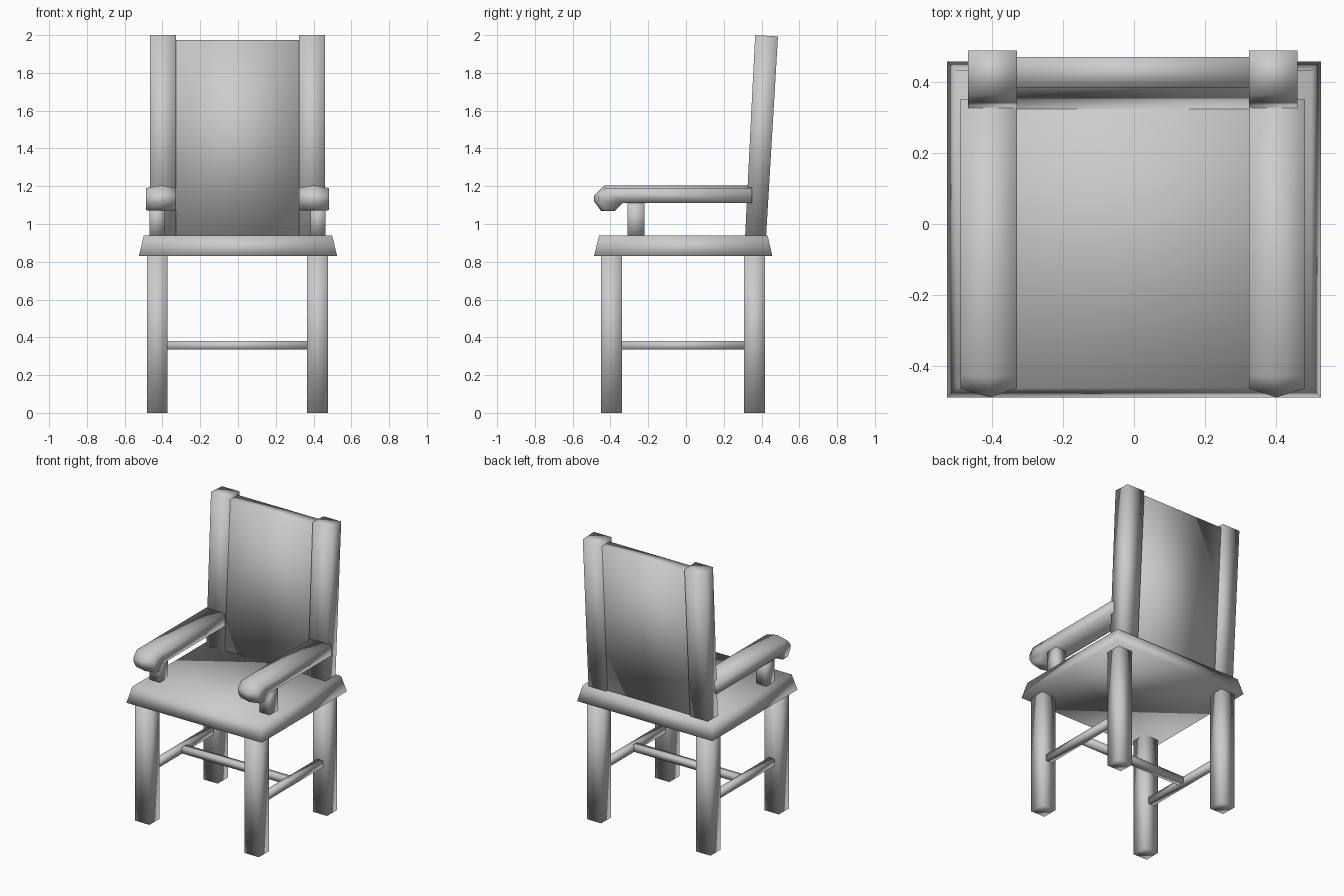
import bpy

if "Cube" in bpy.data.objects:
    bpy.data.objects.remove(bpy.data.objects["Cube"])

CX = -0.003  # centre line of legs, posts and arms

grey = bpy.data.materials.new("grey")
grey.diffuse_color = (0.6, 0.6, 0.6, 1)
grey.use_nodes = True
grey.node_tree.nodes["Principled BSDF"].inputs["Base Color"].default_value = grey.diffuse_color


def make(name, verts, faces):
    mesh = bpy.data.meshes.new(name)
    mesh.from_pydata(verts, [], faces)
    mesh.materials.append(grey)
    obj = bpy.data.objects.new(name, mesh)
    bpy.context.collection.objects.link(obj)
    # consistent outward normals and fully soft shading
    bpy.context.view_layer.objects.active = obj
    obj.select_set(True)
    bpy.ops.object.mode_set(mode='EDIT')
    bpy.ops.mesh.select_all(action='SELECT')
    bpy.ops.mesh.normals_make_consistent(inside=False)
    bpy.ops.object.mode_set(mode='OBJECT')
    bpy.ops.object.shade_smooth()
    obj.select_set(False)
    return obj


def block(name, low, high, z0, z1, drop=0.0):
    """Six-sided block between a low and a high rectangle (x0, x1, y0, y1)."""
    verts = []
    for (x0, x1, y0, y1), z, d in ((low, z0, 0), (high, z1, drop)):
        verts += [(x0, y0, z), (x1, y0, z), (x1, y1, z - d), (x0, y1, z - d)]
    faces = [(3, 2, 1, 0), (4, 5, 6, 7)]
    faces += [(i, (i + 1) % 4, (i + 1) % 4 + 4, i + 4) for i in range(4)]
    return make(name, verts, faces)


def span(s, inner, outer):
    return tuple(sorted((CX + s * inner, CX + s * outer)))


def arm(name, s):
    # side outline of the arm: (y, z); the middle slice is crowned
    mid = [(0.35, 1.205), (-0.43, 1.205), (-0.487, 1.15), (-0.487, 1.12),
           (-0.45, 1.07), (-0.375, 1.07), (-0.335, 1.11), (0.35, 1.11)]
    edge = [(0.35, 1.19), (-0.425, 1.19), (-0.462, 1.15), (-0.462, 1.12),
            (-0.435, 1.073), (-0.375, 1.073), (-0.335, 1.11), (0.35, 1.11)]
    n = len(mid)
    verts = []
    for x, outline in ((0.326, edge), (0.403, mid), (0.484, edge)):
        verts += [(CX + s * x, y, z) for y, z in outline]
    faces = [tuple(range(n)), tuple(range(2 * n, 3 * n))]
    for k in (0, n):
        faces += [(k + i, k + (i + 1) % n, k + n + (i + 1) % n, k + n + i)
                  for i in range(n)]
    make(name, verts, faces)


# seat with sloping edges
block("seat", (-0.525, 0.525, -0.487, 0.457), (-0.498, 0.498, -0.46, 0.432), 0.83, 0.94)

for s, side in ((-1, "left"), (1, "right")):
    # legs
    for y0, y1, end in ((-0.45, -0.34, "front"), (0.307, 0.418, "back")):
        r = span(s, 0.369, 0.48) + (y0, y1)
        block(f"{end}_leg_{side}", r, r, 0, 0.835)
    # side stretcher between front and back leg
    r = span(s, 0.402, 0.447) + (-0.345, 0.312)
    block(f"side_stretcher_{side}", r, r, 0.335, 0.38)
    # leaning back post
    x = span(s, 0.326, 0.463)
    block(f"back_post_{side}", x + (0.313, 0.424), x + (0.366, 0.487), 0.935, 2.0, 0.007)
    # arm and its support
    arm(f"arm_{side}", s)
    r = span(s, 0.386, 0.466) + (-0.31, -0.22)
    block(f"arm_support_{side}", r, r, 0.935, 1.12)

# cross stretcher joining the side stretchers
r = (-0.41, 0.41, -0.04, 0.005)
block("cross_stretcher", r, r, 0.335, 0.38)

# leaning back panel
block("back_panel", (-0.335, 0.328, 0.323, 0.408), (-0.335, 0.328, 0.384, 0.469), 0.935, 1.975)
